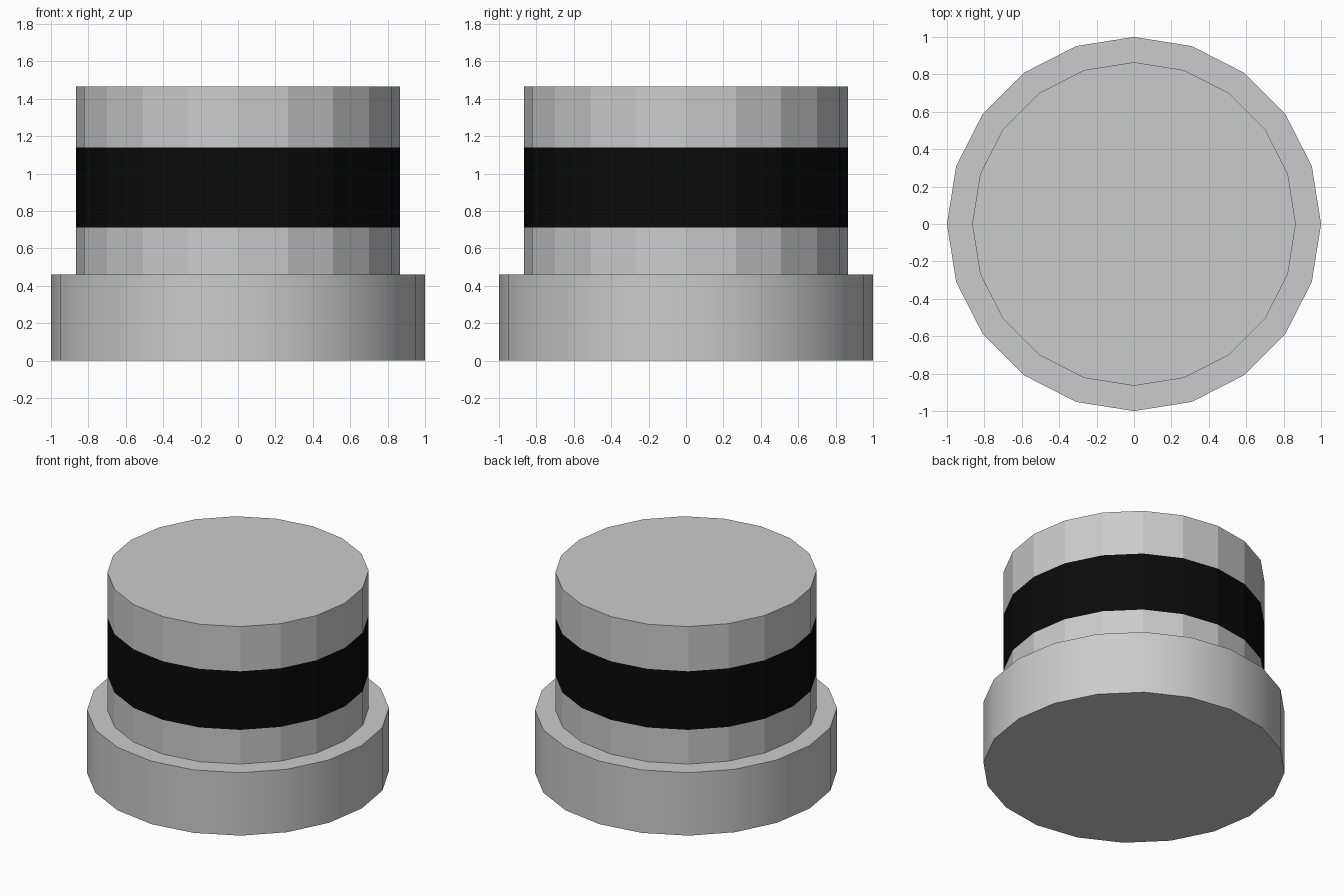
import bpy, bmesh
from math import sin, cos, pi, radians

if "Cube" in bpy.data.objects:
    bpy.data.objects.remove(bpy.data.objects["Cube"])

SIDES = 20


def shell(name, profile, cap_bottom=False, cap_top=False, smooth=False, color=None):
    """Sweep (radius, z) points around z, optionally closing the ends."""
    bm = bmesh.new()
    rings = [[bm.verts.new((r * cos(2 * pi * i / SIDES), r * sin(2 * pi * i / SIDES), z))
              for i in range(SIDES)] for r, z in profile]
    for a, b in zip(rings, rings[1:]):
        for i in range(SIDES):
            j = (i + 1) % SIDES
            bm.faces.new((a[i], a[j], b[j], b[i]))
    if cap_bottom:
        bm.faces.new(rings[0][::-1])
    if cap_top:
        bm.faces.new(rings[-1])
    mesh = bpy.data.meshes.new(name)
    bm.to_mesh(mesh)
    bm.free()
    obj = bpy.data.objects.new(name, mesh)
    bpy.context.collection.objects.link(obj)
    if color:
        mat = bpy.data.materials.new(name + "_color")
        mat.diffuse_color = color
        mat.use_nodes = True
        mat.node_tree.nodes["Principled BSDF"].inputs["Base Color"].default_value = mat.diffuse_color
        mesh.materials.append(mat)
    if smooth:
        bpy.ops.object.select_all(action='DESELECT')
        obj.select_set(True)
        bpy.context.view_layer.objects.active = obj
        bpy.ops.object.shade_smooth_by_angle(angle=radians(30))
    return obj


R = 0.865  # upper body radius

# Wide smooth base with its ledge
shell("base", [(1, 0), (1, 0.46), (R, 0.46)], cap_bottom=True, smooth=True)

# Faceted upper body: grey neck, flush black band, closed cap
shell("neck", [(R, 0.46), (R, 0.71)])
shell("black_band", [(R, 0.71), (R, 1.138)], color=(0.003, 0.003, 0.003, 1))
shell("cap", [(R, 1.138), (R, 1.465)], cap_top=True)
